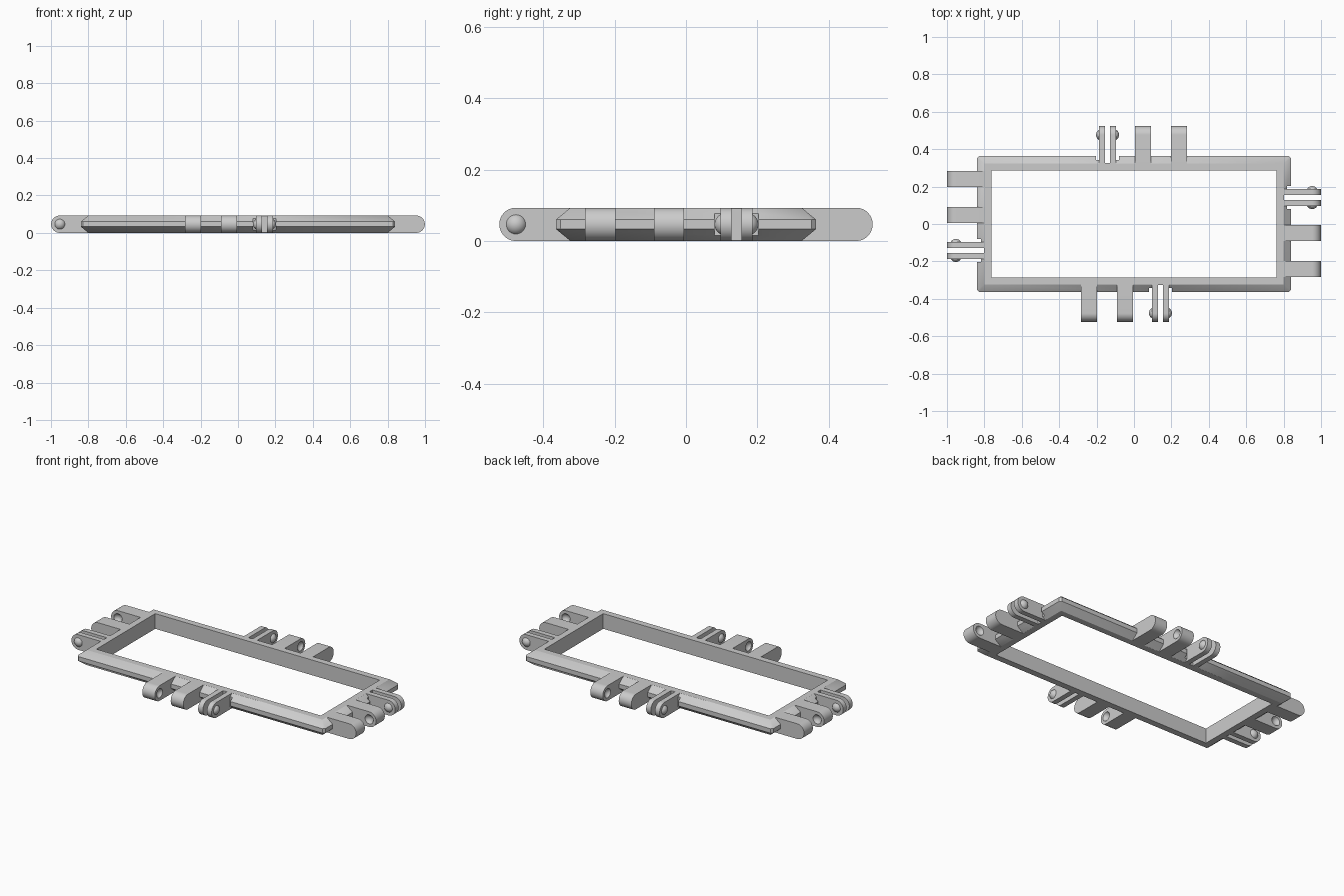
import bpy, bmesh
from math import pi, sin, cos
from mathutils import Matrix, Vector

cube = bpy.data.objects.get("Cube")
if cube:
    bpy.data.objects.remove(cube)

HEIGHT = 0.093
MID = HEIGHT / 2          # hinge axis height
REACH = 0.159             # how far hinges stick out of the frame
BACK = -0.04              # hinge root, at the edge of the flat top
AXIS = REACH - MID        # hinge axis distance from the frame edge
BALL = 0.031              # radius of the snap knobs

grey = bpy.data.materials.new("plain grey")
grey.use_nodes = True
grey.diffuse_color = (0.6, 0.6, 0.6, 1)
grey.node_tree.nodes["Principled BSDF"].inputs["Base Color"].default_value = (0.6, 0.6, 0.6, 1)


def finish(name, bm, matrix=Matrix()):
    """Turn a bmesh into a named object with smooth curves and sharp edges."""
    bmesh.ops.remove_doubles(bm, verts=bm.verts, dist=1e-5)
    bmesh.ops.recalc_face_normals(bm, faces=bm.faces)
    bm.transform(matrix)
    mesh = bpy.data.meshes.new(name)
    bm.to_mesh(mesh)
    bm.free()
    mesh.materials.append(grey)
    mesh.shade_smooth()
    mesh.set_sharp_from_angle(angle=pi / 6)
    obj = bpy.data.objects.new(name, mesh)
    bpy.context.collection.objects.link(obj)
    return obj


def cut(target, cutter):
    """Subtract the cutter, bake the result and drop the cutter."""
    cutter.hide_render = True
    mod = target.modifiers.new("cut", 'BOOLEAN')
    mod.operation, mod.solver, mod.object = 'DIFFERENCE', 'EXACT', cutter
    graph = bpy.context.evaluated_depsgraph_get()
    mesh = bpy.data.meshes.new_from_object(target.evaluated_get(graph))
    target.modifiers.clear()
    target.data = mesh
    mesh.set_sharp_from_angle(angle=pi / 6)
    bpy.data.objects.remove(cutter)


def box(name, x0, x1, u0, u1, z0, z1, matrix):
    bm = bmesh.new()
    bmesh.ops.create_cube(bm, size=1)
    for v in bm.verts:
        v.co = Vector((x1 if v.co.x > 0 else x0,
                       -(u1 if v.co.y > 0 else u0),
                       z1 if v.co.z > 0 else z0))
    return finish(name, bm, matrix)


def tongue(name, x0, x1, matrix):
    """Flat bar with a rounded end, extruded along the hinge axis."""
    steps = 24
    outline = [(BACK, 0)]
    for i in range(steps + 1):
        a = -pi / 2 + pi * i / steps
        outline.append((AXIS + MID * cos(a), MID + MID * sin(a)))
    outline.append((BACK, HEIGHT))
    bm = bmesh.new()
    face = bm.faces.new([bm.verts.new((x0, -u, z)) for u, z in outline])
    side = bmesh.ops.extrude_face_region(bm, geom=[face])["geom"]
    moved = [v for v in side if isinstance(v, bmesh.types.BMVert)]
    bmesh.ops.translate(bm, verts=moved, vec=(x1 - x0, 0, 0))
    return finish(name, bm, matrix)


def ball(name, x, matrix, clip=None, outward=1):
    """Sphere on the hinge axis, optionally clipped to a cap."""
    bm = bmesh.new()
    bmesh.ops.create_uvsphere(bm, u_segments=28, v_segments=18, radius=BALL)
    bm.transform(Matrix.Translation((x, -AXIS, MID)) @ Matrix.Rotation(pi / 2, 4, 'Y'))
    if clip is not None:
        bmesh.ops.bisect_plane(bm, geom=bm.verts[:] + bm.edges[:] + bm.faces[:],
                               plane_co=(clip, 0, 0), plane_no=(outward, 0, 0),
                               clear_inner=True)
        bmesh.ops.holes_fill(bm, edges=[e for e in bm.edges if e.is_boundary])
    return finish(name, bm, matrix)


# Frame: rectangular ring with a chamfered outer edge
def ring(bm, x, y, z, c):
    pts = []
    for sx, sy in ((1, 1), (-1, 1), (-1, -1), (1, -1)):
        pair = [(sx * x, sy * (y - c), z), (sx * (x - c), sy * y, z)]
        pts += pair if sx * sy > 0 else pair[::-1]
    return [bm.verts.new(p) for p in pts]


bm = bmesh.new()
section = [(-0.079, 0, 0), (BACK, 0, 0), (0, 0.033, 0.012),
           (0, 0.06, 0.012), (BACK, HEIGHT, 0), (-0.079, HEIGHT, 0)]
loops = [ring(bm, 0.84 + u, 0.364 + u, z, c) for u, z, c in section]
for a, b in zip(loops, loops[1:] + loops[:1]):
    for i in range(8):
        j = (i + 1) % 8
        bm.faces.new((a[i], a[j], b[j], b[i]))
bmesh.ops.dissolve_degenerate(bm, dist=1e-6, edges=bm.edges)
frame = finish("frame", bm)

# Hinges: the same set on each of the four sides
for k, side in enumerate(("front", "left", "back", "right")):
    edge = 0.84 if k % 2 else 0.364
    place = Matrix.Rotation(k * pi / 2, 4, 'Z') @ Matrix.Translation((0, -edge, 0))

    # Clearance notch and slot in the frame around the fork
    cut(frame, box("notch", 0.08, 0.203, -0.021, 0.05, -0.1, 0.2, place))
    cut(frame, box("slot", 0.128, 0.155, BACK + 0.002, 0.05, -0.1, 0.2, place))

    # Two thick lugs with sockets on their facing sides
    for label, x0, x1, socket in (("outer", -0.283, -0.198, -0.185),
                                  ("inner", -0.09, -0.005, -0.103)):
        lug = tongue(f"{side}_{label}_lug", x0, x1, place)
        cut(lug, ball("socket", socket, place))

    # Fork of two thin prongs with a snap knob on each outer face
    for label, x0, x1, face, out in (("first", 0.096, 0.128, 0.096, -1),
                                     ("second", 0.155, 0.187, 0.187, 1)):
        tongue(f"{side}_{label}_prong", x0, x1, place)
        ball(f"{side}_{label}_knob", face - out * 0.015, place, face, out)
